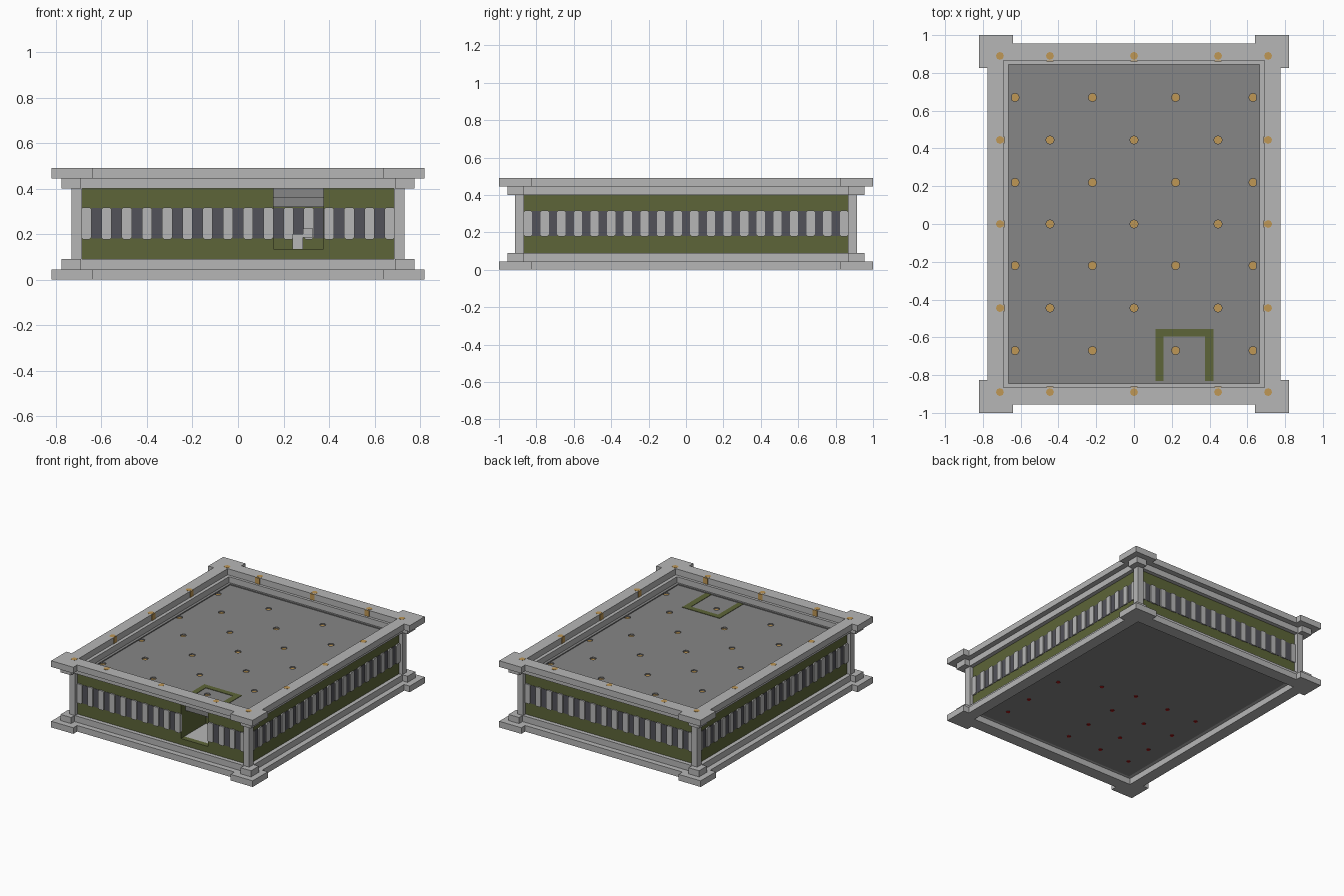
import bpy
import bmesh
from mathutils import Matrix, Vector

cube = bpy.data.objects.get("Cube")
if cube:
    bpy.data.objects.remove(cube, do_unlink=True)


def material(name, r, g, b):
    m = bpy.data.materials.new(name)
    m.use_nodes = True
    m.diffuse_color = (r, g, b, 1)
    m.node_tree.nodes["Principled BSDF"].inputs["Base Color"].default_value = (r, g, b, 1)
    return m


LIGHT = material("light grey", 0.47, 0.47, 0.47)
FLOOR = material("mid grey", 0.24, 0.24, 0.24)
DARK = material("dark grey", 0.085, 0.085, 0.1)
GREEN = material("olive green", 0.11, 0.13, 0.04)
ORANGE = material("amber", 0.52, 0.31, 0.09)
RED = material("dark red", 0.4, 0.01, 0.01)


def finish(name, bm, mat):
    mesh = bpy.data.meshes.new(name)
    bm.to_mesh(mesh)
    bm.free()
    mesh.materials.append(mat)
    ob = bpy.data.objects.new(name, mesh)
    bpy.context.collection.objects.link(ob)
    return ob


def boxes(name, mat, spans):
    """Boxes given as (x0, x1, y0, y1, z0, z1) joined in one object."""
    bm = bmesh.new()
    for x0, x1, y0, y1, z0, z1 in spans:
        mid = Vector((x0 + x1, y0 + y1, z0 + z1)) / 2
        size = Matrix.Diagonal((x1 - x0, y1 - y0, z1 - z0, 1))
        bmesh.ops.create_cube(bm, size=1, matrix=Matrix.Translation(mid) @ size)
    return finish(name, bm, mat)


def discs(name, mat, points, radius, z0, z1):
    bm = bmesh.new()
    for x, y in points:
        bmesh.ops.create_cone(bm, cap_ends=True, segments=8, radius1=radius, radius2=radius,
                              depth=z1 - z0, matrix=Matrix.Translation((x, y, (z0 + z1) / 2)))
    return finish(name, bm, mat)


def ring(ix, iy, ox, oy, z0, z1):
    """Four beams around a rectangle."""
    return [(-ox, ox, -oy, -iy, z0, z1), (-ox, ox, iy, oy, z0, z1),
            (-ox, -ix, -iy, iy, z0, z1), (ix, ox, -iy, iy, z0, z1)]


def corners(ix, iy, ox, oy, z0, z1):
    return [(min(sx * ix, sx * ox), max(sx * ix, sx * ox),
             min(sy * iy, sy * oy), max(sy * iy, sy * oy), z0, z1)
            for sx in (-1, 1) for sy in (-1, 1)]


TOP, STEP = 0.49, 0.045
DOOR_L, DOOR_R, SILL = 0.155, 0.375, 0.135
WX, WY = 0.705, 0.885           # outer wall planes
IX, IY = 0.665, 0.845           # inner wall planes
LOW, HIGH = 2 * STEP, TOP - 2 * STEP

# Stepped frames, with L-shaped corner plates, at the bottom and the top
for label, z_out, z_in in (("bottom", 0, STEP), ("top", TOP - STEP, HIGH)):
    boxes(label + "_frame", LIGHT, ring(0.69, 0.865, 0.775, 0.955, z_out, z_out + STEP))
    boxes(label + "_inner_frame", LIGHT, ring(IX, IY, 0.735, 0.915, z_in, z_in + STEP))
    boxes(label + "_corner_plates", LIGHT,
          corners(0.64, 0.865, 0.82, 1, z_out, z_out + STEP)
          + corners(0.69, 0.825, 0.82, 0.865, z_out, z_out + STEP))
    boxes(label + "_corner_steps", LIGHT,
          corners(0.69, 0.865, 0.775, 0.955, z_in, z_in + STEP))
boxes("corner_posts", LIGHT, corners(0.685, 0.865, 0.732, 0.915, LOW, HIGH))

# Walls, with the doorway left open at the front
boxes("walls", GREEN, ring(IX, IY, WX, WY, LOW, HIGH)[1:] + [
    (-WX, DOOR_L, -WY, -IY, LOW, HIGH),
    (DOOR_R, WX, -WY, -IY, LOW, HIGH),
    (DOOR_L, DOOR_R, -WY, -IY, LOW, SILL)])

# Decks, and the lining around the upper one
DECK = 0.395
deck = boxes("upper_deck", FLOOR, [(-IX, IX, -IY, IY, DECK - 0.035, DECK)])
boxes("deck_underlay", FLOOR, [(-IX, IX, -0.83, IY, DECK - 0.075, DECK - 0.035)])
boxes("lower_deck", FLOOR, [(-IX, IX, -IY, IY, STEP, 0.125)])
boxes("deck_lining", FLOOR, ring(0.645, 0.83, IX, IY, DECK, HIGH + 0.002))

# Entrance recess behind the doorway
RIM = DECK + 0.003
boxes("recess_walls", GREEN, [
    (0.115, DOOR_L, -IY, -0.555, 0.12, RIM),
    (DOOR_R, 0.42, -IY, -0.555, 0.12, RIM),
    (DOOR_L, DOOR_R, -0.595, -0.555, 0.12, RIM)])
boxes("recess_floor", LIGHT, [(DOOR_L, DOOR_R, -IY, -0.595, 0.12, SILL)])
boxes("recess_blocks", LIGHT, [(0.24, 0.285, -0.625, -0.595, SILL, 0.2),
                               (0.285, 0.33, -0.625, -0.595, 0.185, 0.225)])

# Alternating bars around the walls: flat dark plates and raised light slats
PITCH, Z0, Z1 = 0.0889, 0.18, 0.315


def add_slat(bm, along_x, t, plane, out):
    """Upright slat with clipped corners, centred on a wall plane."""
    h, c, lo, hi = PITCH / 4, 0.008, Z0 - 0.003, Z1 + 0.003
    outline = [(-h, lo + c), (c - h, lo), (h - c, lo), (h, lo + c),
               (h, hi - c), (h - c, hi), (c - h, hi), (-h, hi - c)]
    loops = []
    for d in (plane - out, plane + out):
        loops.append([bm.verts.new((t + u, d, z) if along_x else (d, t + u, z))
                      for u, z in outline])
    bm.faces.new(loops[0])
    bm.faces.new(loops[1][::-1])
    for i in range(8):
        j = (i + 1) % 8
        bm.faces.new((loops[0][j], loops[0][i], loops[1][i], loops[1][j]))


slats, plates = bmesh.new(), []
for along_x, count, plane in ((True, 15, WY), (False, 19, WX)):
    for i in range(2 * count + 1):
        t = (i - count) * PITCH / 2
        for side in (-1, 1):
            in_door = along_x and side < 0 and DOOR_L - 0.01 < t < DOOR_R + 0.01
            p = -0.595 if in_door else side * plane
            if i % 2 == 0:
                add_slat(slats, along_x, t, p, 0.01)
                continue
            u, v, a, b = t - PITCH / 4, t + PITCH / 4, p - 0.002, p + 0.002
            plates.append((u, v, a, b, Z0, Z1) if along_x else (a, b, u, v, Z0, Z1))
bmesh.ops.recalc_face_normals(slats, faces=slats.faces)
finish("light_slats", slats, LIGHT)
boxes("dark_plates", DARK, plates)

# Amber lamps sunk into the deck
G = 0.445
deck_pts = [(x, y) for x in (-0.63, -0.22, 0.22, 0.63) for y in (-0.67, -0.22, 0.22, 0.67)]
deck_pts += [(x * G, y * G) for x in (-1, 0, 1) for y in (-1, 0, 1)]
cutter = discs("lamp_holes", FLOOR, deck_pts, 0.022, DECK - 0.01, DECK + 0.02)
cutter.hide_render = True
cut = deck.modifiers.new("lamp_holes", "BOOLEAN")
cut.operation, cut.solver, cut.object = "DIFFERENCE", "EXACT", cutter
bpy.context.view_layer.objects.active = deck
bpy.ops.object.modifier_apply(modifier=cut.name)
bpy.data.objects.remove(cutter, do_unlink=True)
discs("deck_lamps", ORANGE, deck_pts, 0.0215, DECK - 0.02, DECK - 0.009)

# Amber lamps along the top frame, showing on its inner faces
rim_pts = [(x, y * G) for x in (-0.71, 0.71) for y in range(-2, 3)]
rim_pts += [(x * G, y) for x in (-1, 0, 1) for y in (-0.89, 0.89)]
discs("frame_lamps", ORANGE, rim_pts, 0.021, TOP - STEP, TOP + 0.001)
tabs = []
for k in (-G, 0, G):
    for s in (-1, 1):
        x, y = s * 0.69, s * 0.865
        tabs.append((x - 0.004, x + 0.004, k - 0.018, k + 0.018, TOP - STEP, TOP - 0.001))
        tabs.append((k - 0.018, k + 0.018, y - 0.004, y + 0.004, TOP - STEP, TOP - 0.001))
boxes("frame_lamp_tabs", ORANGE, tabs)

# Small red studs under the lower deck
red_pts = [(x, y) for x in (-0.53, -0.28, 0) for y in (-0.69, -0.48, -0.23, 0.02)]
red_pts += [(0.53, y) for y in (-0.7, -0.48, -0.17)] + [(0.26, -0.03)]
discs("underside_studs", RED, red_pts, 0.014, STEP - 0.004, 0.06)
